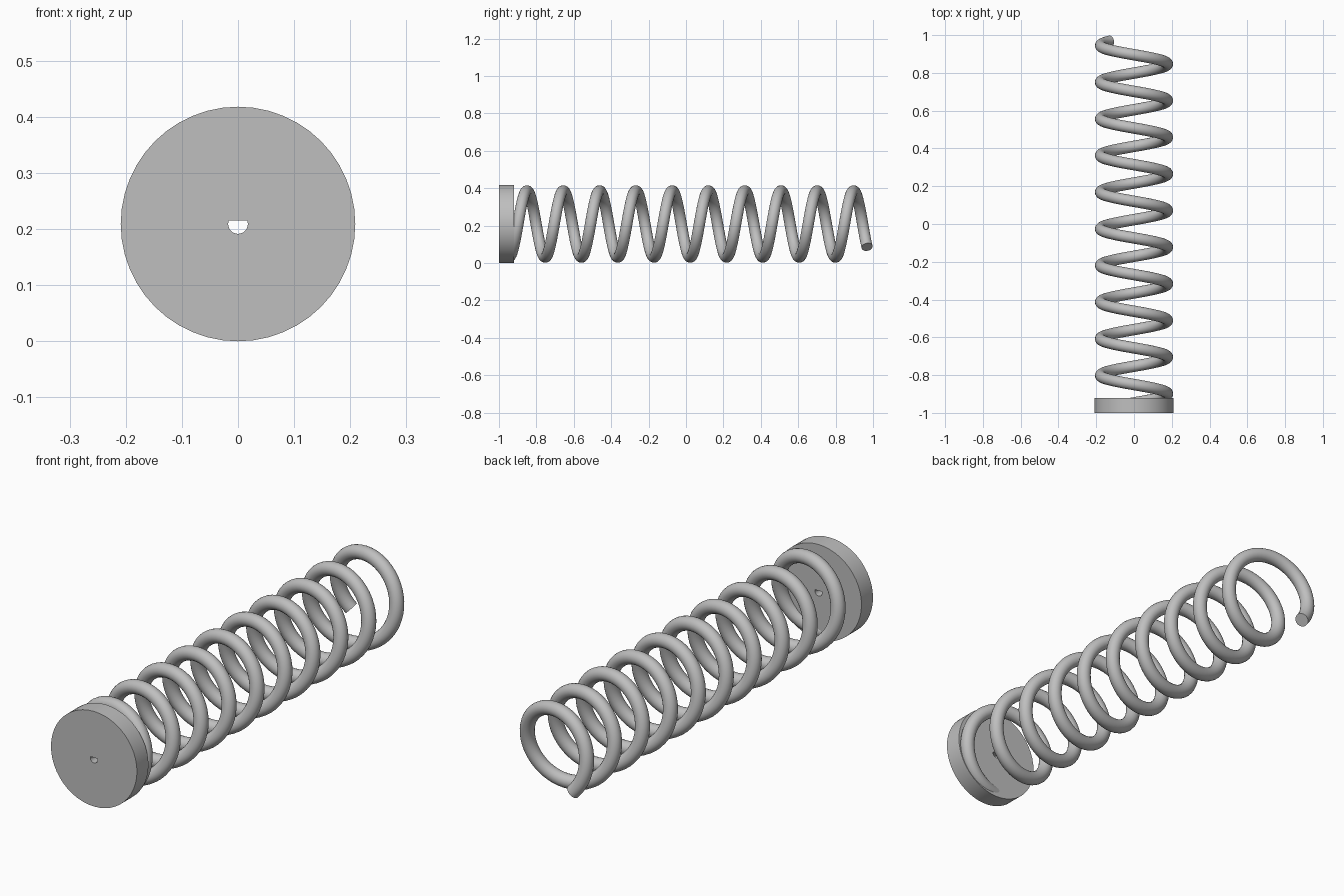
import bpy, bmesh
from math import sin, cos, pi, radians
from mathutils import Vector

cube = bpy.data.objects.get("Cube")
if cube:
    bpy.data.objects.remove(cube)

AXIS_Z = 0.209        # height of the centre line
DISC_R = 0.209
COIL_R = 0.177
WIRE_R = 0.03
PITCH = 0.194
TOP_Y = 0.896         # y of the last crest of the coil

steel = bpy.data.materials.new("steel_grey")
steel.use_nodes = True
GREY = (0.52, 0.52, 0.52, 1)
steel.diffuse_color = GREY
steel.node_tree.nodes["Principled BSDF"].inputs["Base Color"].default_value = GREY


def bridge(bm, a, b):
    """Join two closed loops of vertices with quads."""
    n = len(a)
    for i in range(n):
        j = (i + 1) % n
        bm.faces.new((a[i], a[j], b[j], b[i]))


def finish(bm, name):
    bmesh.ops.recalc_face_normals(bm, faces=bm.faces)
    mesh = bpy.data.meshes.new(name)
    bm.to_mesh(mesh)
    bm.free()
    mesh.materials.append(steel)
    obj = bpy.data.objects.new(name, mesh)
    bpy.context.collection.objects.link(obj)
    bpy.ops.object.select_all(action='DESELECT')
    obj.select_set(True)
    bpy.context.view_layer.objects.active = obj
    bpy.ops.object.shade_smooth_by_angle(angle=radians(35))
    return obj


# End disc with a D-shaped shaft hole
def disc_loop(bm, radius, y, flat=1.0, sides=48):
    angles = [2 * pi * i / sides for i in range(sides)]
    return [bm.verts.new((radius * cos(a), y, AXIS_Z + min(radius * sin(a), flat)))
            for a in angles]


bm = bmesh.new()
loops = [disc_loop(bm, DISC_R, -1.0), disc_loop(bm, DISC_R, -0.92),
         disc_loop(bm, 0.0175, -0.92, 0.006), disc_loop(bm, 0.0175, -1.0, 0.006)]
for k in range(4):
    bridge(bm, loops[k], loops[(k + 1) % 4])
finish(bm, "end_disc")

# Coil: round wire swept along a helix, its first end buried in the disc
START, END = radians(-3240 - 200), radians(134)
STEPS, SIDES = 500, 20
bm = bmesh.new()
rings = []
for s in range(STEPS + 1):
    t = START + (END - START) * s / STEPS
    out = Vector((-sin(t), 0, cos(t)))
    centre = out * COIL_R + Vector((0, TOP_Y + PITCH * t / (2 * pi), AXIS_Z))
    along = Vector((-COIL_R * cos(t), PITCH / (2 * pi), -COIL_R * sin(t))).normalized()
    side = along.cross(out)
    rings.append([bm.verts.new(centre + WIRE_R * (out * cos(a) + side * sin(a)))
                  for a in (2 * pi * i / SIDES for i in range(SIDES))])
for a, b in zip(rings, rings[1:]):
    bridge(bm, a, b)
bm.faces.new(rings[0])
bm.faces.new(rings[-1])
finish(bm, "coil_spring")
